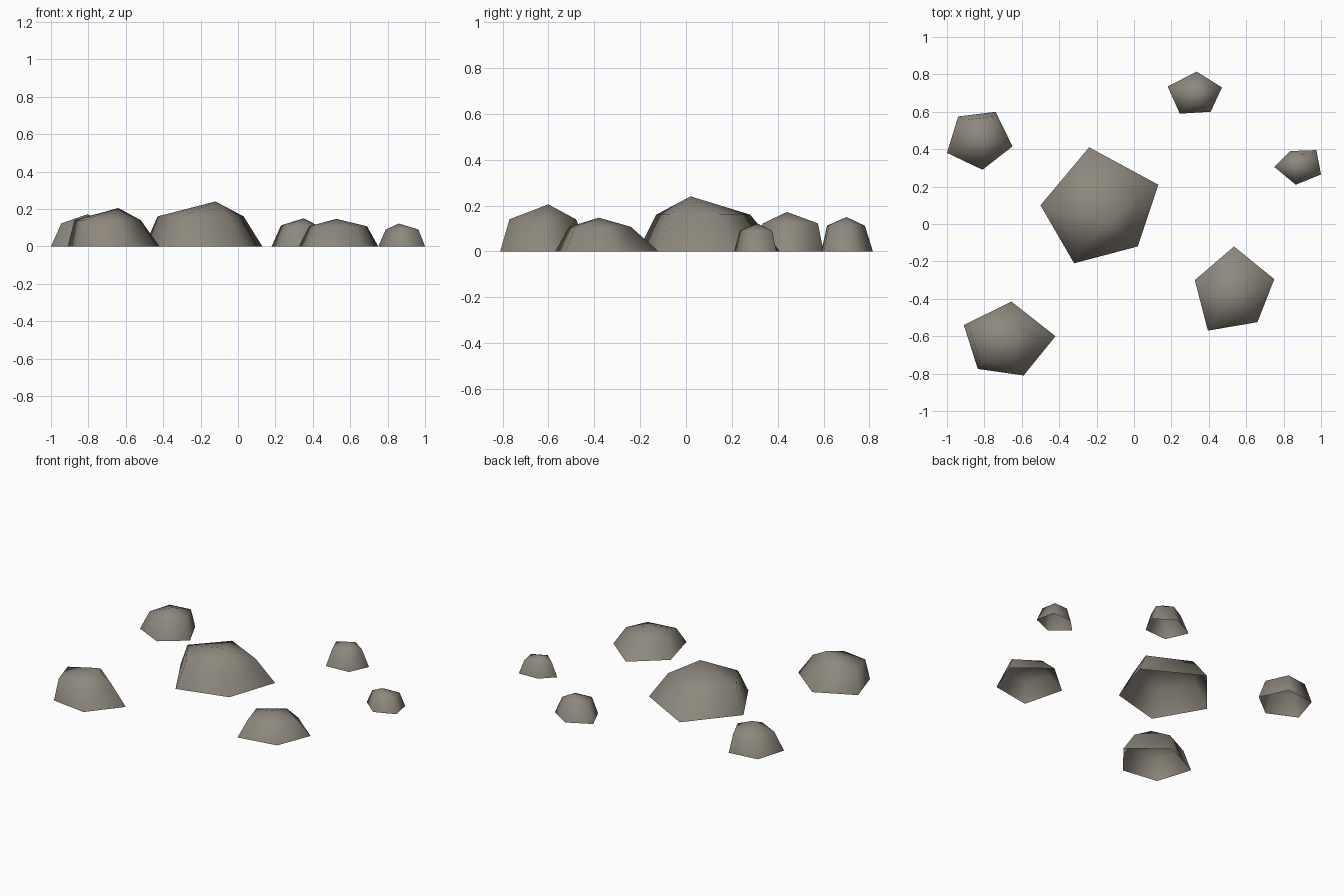
import bpy, bmesh

if "Cube" in bpy.data.objects:
    bpy.data.objects.remove(bpy.data.objects["Cube"])

stone = bpy.data.materials.new("warm_grey_stone")
stone.diffuse_color = (0.27, 0.245, 0.205, 1)
stone.use_nodes = True
stone.node_tree.nodes["Principled BSDF"].inputs["Base Color"].default_value = stone.diffuse_color


def rock(name, base, shoulder, shoulder_z, peak):
    """Open five-sided dome: base outline, the same outline squeezed into the
    shoulder box (x0, x1, y0, y1), then a single peak."""
    xs, ys = [p[0] for p in base], [p[1] for p in base]
    x0, x1, y0, y1 = shoulder

    def squeeze(v, vals, lo, hi):
        return lo + (v - min(vals)) / (max(vals) - min(vals)) * (hi - lo)

    bm = bmesh.new()
    low = [bm.verts.new((x, y, 0)) for x, y in base]
    mid = [bm.verts.new((squeeze(x, xs, x0, x1), squeeze(y, ys, y0, y1), shoulder_z))
           for x, y in base]
    top = bm.verts.new(peak)
    n = len(base)
    for i in range(n):
        j = (i + 1) % n
        # outlines run clockwise, so this winding faces outward
        bm.faces.new((low[j], low[i], mid[i], mid[j]))
        bm.faces.new((mid[j], mid[i], top))
    for f in bm.faces:
        f.smooth = True
    mesh = bpy.data.meshes.new(name)
    bm.to_mesh(mesh)
    bm.free()
    mesh.materials.append(stone)
    bpy.context.collection.objects.link(bpy.data.objects.new(name, mesh))


# Large central rock
rock("large_rock", [(-.5, .1), (-.24, .41), (.13, .21), (.02, -.12), (-.32, -.21)],
     (-.43, .03, -.13, .28), .16, (-.12, .02, .24))

# Medium rocks
rock("front_left_rock", [(-.91, -.54), (-.655, -.415), (-.42, -.6), (-.59, -.81), (-.835, -.775)],
     (-.875, -.52, -.77, -.48), .14, (-.64, -.6, .205))
rock("front_right_rock", [(.325, -.3), (.535, -.12), (.75, -.295), (.66, -.525), (.395, -.57)],
     (.38, .69, -.51, -.24), .107, (.525, -.38, .147))
rock("back_left_rock", [(-1, .38), (-.94, .575), (-.74, .6), (-.65, .415), (-.81, .29)],
     (-.945, -.69, .335, .575), .122, (-.805, .44, .172))

# Small rocks
rock("back_right_rock", [(.18, .735), (.335, .815), (.47, .73), (.41, .6), (.245, .59)],
     (.23, .425, .615, .78), .112, (.35, .7, .15))
rock("small_right_rock", [(.75, .305), (.835, .39), (.975, .395), (1, .265), (.865, .21)],
     (.79, .965, .235, .375), .09, (.86, .31, .122))
